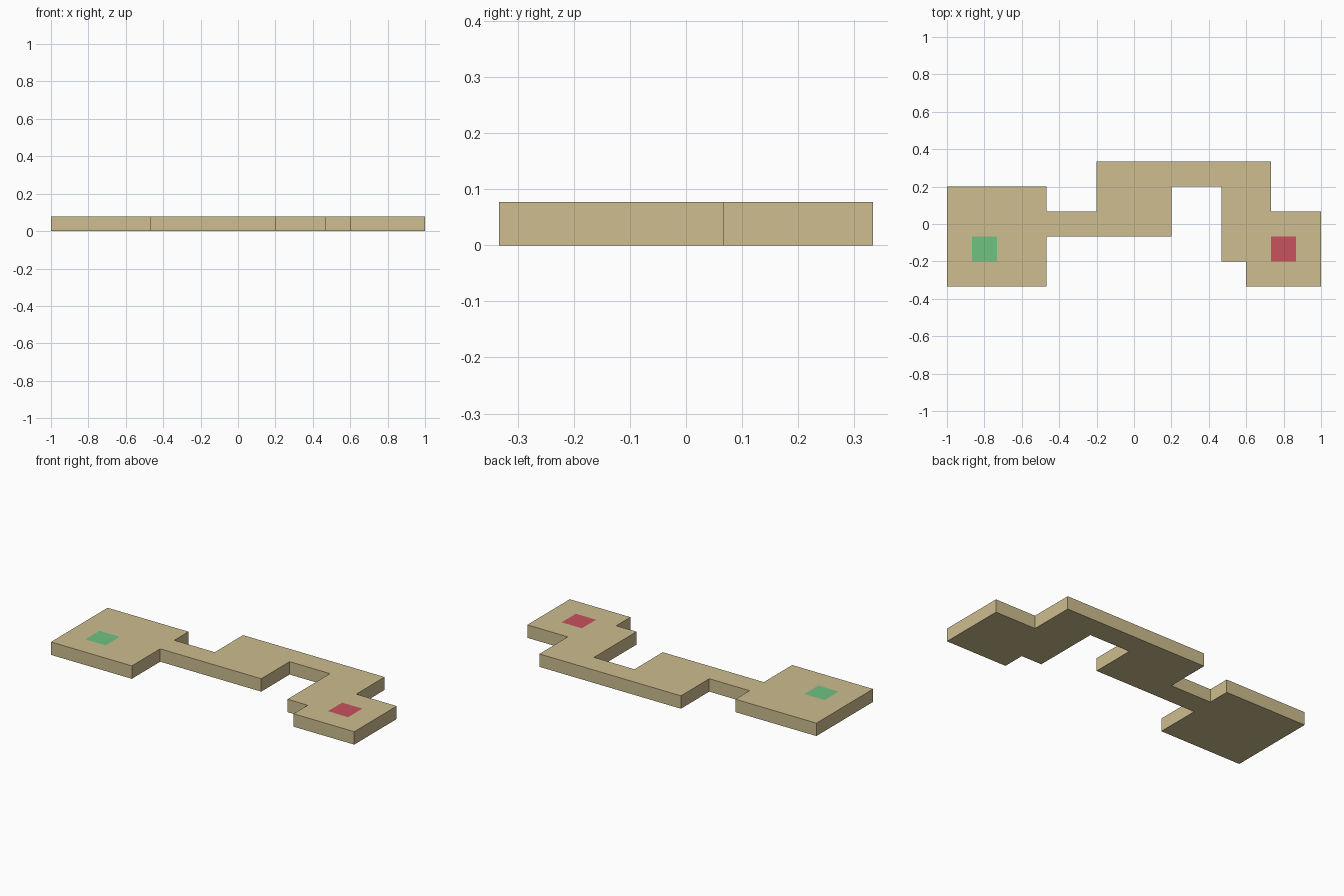
import bpy, bmesh

if "Cube" in bpy.data.objects:
    bpy.data.objects.remove(bpy.data.objects["Cube"])

CELL = 2 / 15      # floor plan is a 15 x 5 grid of square tiles
HEIGHT = 0.077


def material(name, rgb):
    m = bpy.data.materials.new(name)
    m.diffuse_color = (*rgb, 1)
    m.use_nodes = True
    m.node_tree.nodes["Principled BSDF"].inputs["Base Color"].default_value = m.diffuse_color
    return m


# Floor plan as overlapping rectangles of cells: x0, x1, y0, y1
rooms = [
    (0, 4, 0, 4),      # start room
    (4, 9, 2, 3),      # corridor
    (6, 9, 2, 5),      # middle room
    (6, 13, 4, 5),     # rear passage
    (11, 13, 1, 5),    # right passage
    (12, 15, 0, 3),    # goal room
]
cells = {(i, j) for x0, x1, y0, y1 in rooms
         for i in range(x0, x1) for j in range(y0, y1)}
marked = {(1, 1): 1, (13, 1): 2}   # green start tile, red goal tile

bm = bmesh.new()
corners = {}


def corner(i, j):
    if (i, j) not in corners:
        corners[i, j] = bm.verts.new((-1 + i * CELL, (j - 2.5) * CELL, 0))
    return corners[i, j]


# Bottom layer of cells, extruded up into the slab
base = [bm.faces.new([corner(i, j), corner(i + 1, j),
                      corner(i + 1, j + 1), corner(i, j + 1)])
        for i, j in sorted(cells)]
extruded = bmesh.ops.extrude_face_region(bm, geom=base, use_keep_orig=True)["geom"]
bmesh.ops.translate(bm, vec=(0, 0, HEIGHT),
                    verts=[g for g in extruded if isinstance(g, bmesh.types.BMVert)])
bmesh.ops.recalc_face_normals(bm, faces=bm.faces)

# Colour the two marked tiles on the top only
for f in bm.faces:
    if f.normal.z > 0.5:
        c = f.calc_center_median()
        f.material_index = marked.get((int((c.x + 1) / CELL), int(c.y / CELL + 2.5)), 0)

mesh = bpy.data.meshes.new("floor_slab")
bm.to_mesh(mesh)
bm.free()
for name, rgb in [("sand", (0.610, 0.509, 0.275)),
                  ("start green", (0.162, 0.539, 0.223)),
                  ("goal red", (0.578, 0.084, 0.107))]:
    mesh.materials.append(material(name, rgb))
bpy.context.collection.objects.link(bpy.data.objects.new("floor_slab", mesh))
